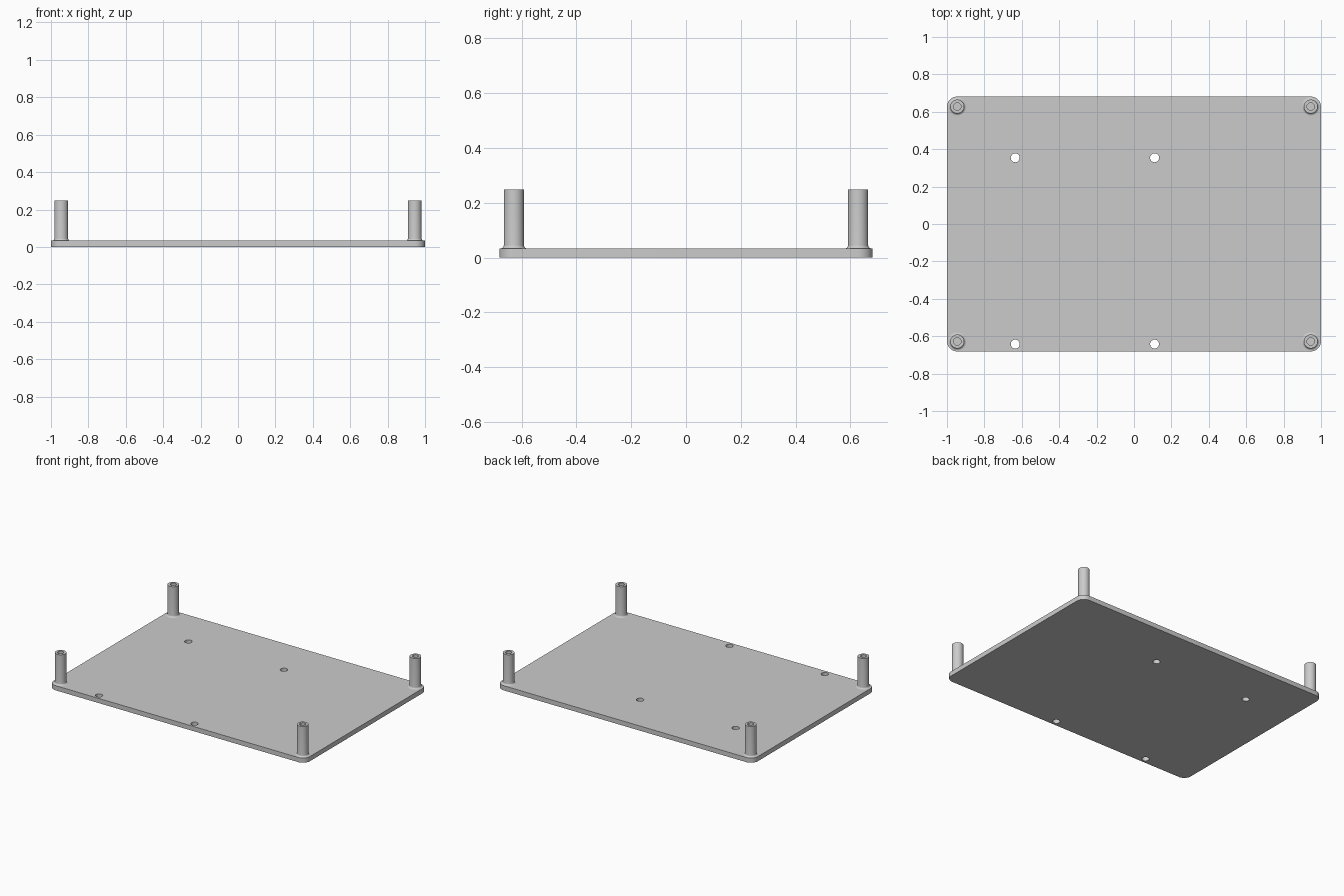
import bpy, bmesh
from math import cos, sin, pi, radians

cube = bpy.data.objects.get("Cube")
if cube:
    bpy.data.objects.remove(cube, do_unlink=True)

HALF_X, HALF_Y, THICK, TOP = 1.0, 0.681, 0.033, 0.248
POST_X, POST_Y, CORNER = 0.945, 0.628, 0.054

grey = bpy.data.materials.new("light_grey")
grey.use_nodes = True
colour = (0.6, 0.6, 0.6, 1)
grey.diffuse_color = colour
grey.node_tree.nodes["Principled BSDF"].inputs["Base Color"].default_value = colour


def finish(name, bm, location=(0, 0, 0)):
    bmesh.ops.recalc_face_normals(bm, faces=bm.faces)
    mesh = bpy.data.meshes.new(name)
    bm.to_mesh(mesh)
    bm.free()
    mesh.materials.append(grey)
    obj = bpy.data.objects.new(name, mesh)
    obj.location = location
    bpy.context.collection.objects.link(obj)
    return obj


def smooth(obj):
    bpy.ops.object.select_all(action='DESELECT')
    obj.select_set(True)
    bpy.context.view_layer.objects.active = obj
    bpy.ops.object.shade_smooth_by_angle(angle=radians(30))


def prism(bm, outline, z0, z1):
    face = bm.faces.new([bm.verts.new((x, y, z0)) for x, y in outline])
    new = bmesh.ops.extrude_face_region(bm, geom=[face])["geom"]
    verts = [v for v in new if isinstance(v, bmesh.types.BMVert)]
    bmesh.ops.translate(bm, verts=verts, vec=(0, 0, z1 - z0))


def arc(cx, cy, r, start, sweep, n):
    return [(cx + r * cos(start + sweep * i / n), cy + r * sin(start + sweep * i / n))
            for i in range(n + 1)]


# Base plate with rounded corners
outline = []
for i, (sx, sy) in enumerate([(1, 1), (-1, 1), (-1, -1), (1, -1)]):
    outline += arc(sx * (HALF_X - CORNER), sy * (HALF_Y - CORNER), CORNER, i * pi / 2, pi / 2, 12)
bm = bmesh.new()
prism(bm, outline, 0, THICK)
plate = finish("base_plate", bm)

# Four mounting holes through the plate
bm = bmesh.new()
for x in (-0.635, 0.11):
    for y in (0.354, -0.642):
        prism(bm, arc(x, y, 0.024, 0, 2 * pi, 32)[:-1], -0.05, 0.1)
cutter = finish("hole_cutter", bm)
cutter.hide_render = True
cut = plate.modifiers.new("holes", 'BOOLEAN')
cut.operation = 'DIFFERENCE'
cut.solver = 'EXACT'
cut.object = cutter
bpy.context.view_layer.objects.active = plate
bpy.ops.object.modifier_apply(modifier=cut.name)
bpy.data.objects.remove(cutter, do_unlink=True)
smooth(plate)

# Hollow corner posts with a filleted foot, turned from one profile
R, FILLET, BORE = 0.037, 0.012, 0.02
profile = [(0, THICK + 0.005), (BORE, THICK + 0.005), (BORE, TOP), (R, TOP)]
profile += arc(R + FILLET, THICK + FILLET, FILLET, pi, pi / 2, 6)
for sx, side in ((1, "left"), (-1, "right")):
    for sy, end in ((-1, "front"), (1, "back")):
        bm = bmesh.new()
        verts = [bm.verts.new((r, 0, z)) for r, z in profile]
        edges = [bm.edges.new(pair) for pair in zip(verts, verts[1:])]
        bmesh.ops.spin(bm, geom=verts + edges, cent=(0, 0, 0), axis=(0, 0, 1),
                       angle=2 * pi, steps=40, use_duplicate=False)
        bmesh.ops.remove_doubles(bm, verts=bm.verts, dist=0.0001)
        # Close the foot so the post is solid
        bmesh.ops.holes_fill(bm, edges=[e for e in bm.edges if e.is_boundary], sides=0)
        smooth(finish(f"{end}_{side}_post", bm, (sx * POST_X, sy * POST_Y, 0)))
